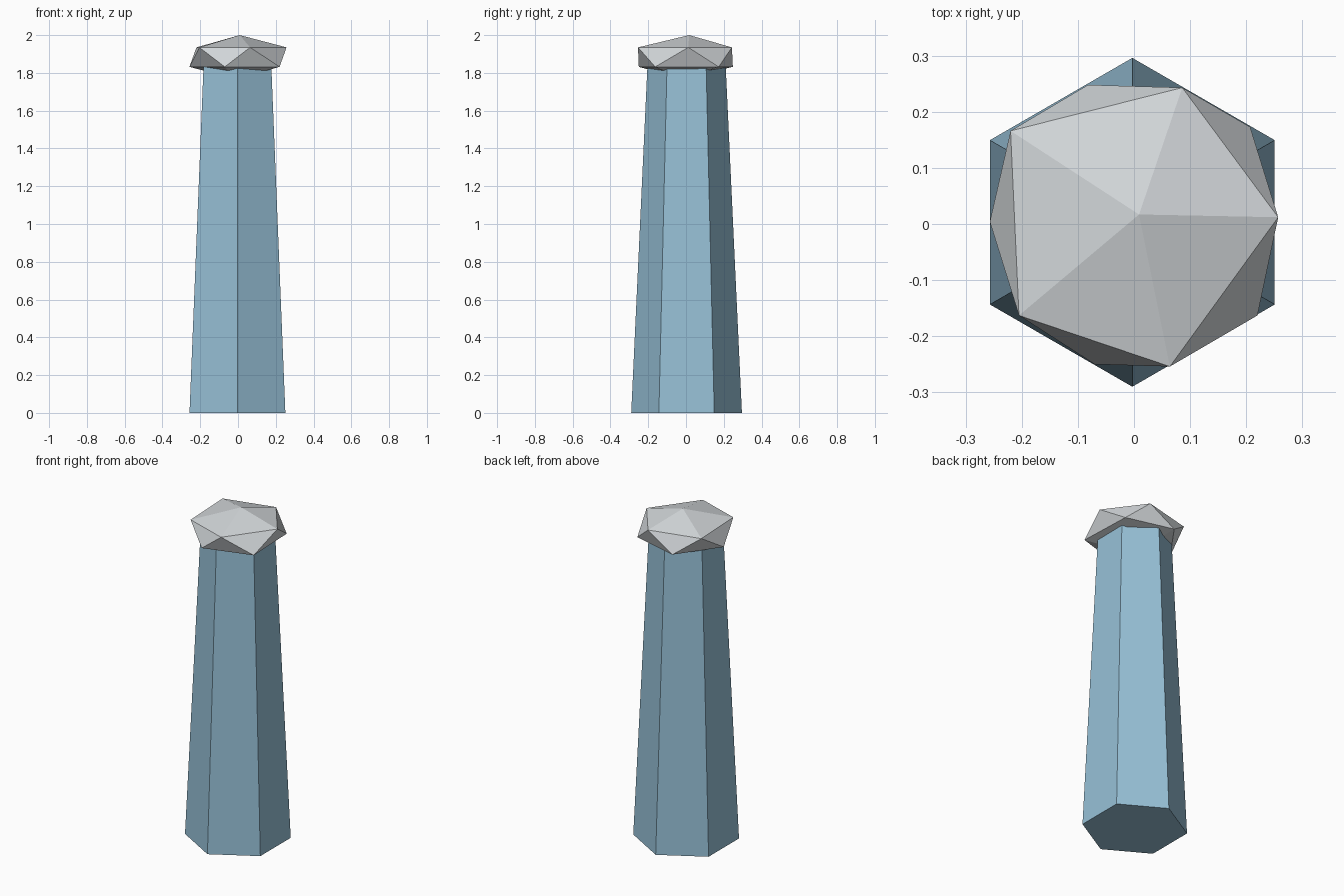
import bpy, bmesh, math

if "Cube" in bpy.data.objects:
    bpy.data.objects.remove(bpy.data.objects["Cube"])


def make_material(name, rgb):
    m = bpy.data.materials.new(name)
    m.diffuse_color = (*rgb, 1.0)
    m.use_nodes = True
    m.node_tree.nodes["Principled BSDF"].inputs["Base Color"].default_value = m.diffuse_color
    return m


def make_hull(name, points, material):
    """Closed flat-shaded solid around the given points."""
    bm = bmesh.new()
    verts = [bm.verts.new(p) for p in points]
    bmesh.ops.convex_hull(bm, input=verts)
    # merge the triangles of flat faces back into polygons
    bmesh.ops.dissolve_limit(bm, angle_limit=math.radians(0.5),
                             verts=bm.verts[:], edges=bm.edges[:])
    bmesh.ops.recalc_face_normals(bm, faces=bm.faces[:])
    me = bpy.data.meshes.new(name)
    bm.to_mesh(me)
    bm.free()
    me.materials.append(material)
    ob = bpy.data.objects.new(name, me)
    bpy.context.collection.objects.link(ob)
    return ob


blue = make_material("pale blue", (0.31, 0.53, 0.68))
grey = make_material("light grey", (0.65, 0.68, 0.70))

# Tapered six-sided column, corners pointing front and back
column = []
for z, r in ((0.0, 0.293), (1.84, 0.207)):
    for i in range(6):
        a = math.radians(90 + 60 * i)
        column.append((-0.003 + r * math.cos(a), 0.003 + r * math.sin(a), z))
make_hull("column", column, blue)

# Flattened, slightly irregular twenty-sided cap stone
upper_ring = [(0.257, 0.012), (0.086, 0.243), (-0.22, 0.166),
              (-0.205, -0.163), (0.064, -0.254)]
lower_ring = [(0.207, 0.173), (-0.082, 0.248), (-0.257, 0.004),
              (-0.07, -0.25), (0.22, -0.163)]
cap = [(0.009, 0.017, 2.0), (-0.009, -0.015, 1.766)]
cap += [(x, y, 1.935) for x, y in upper_ring]
cap += [(x, y, 1.832) for x, y in lower_ring]
make_hull("cap_stone", cap, grey)
